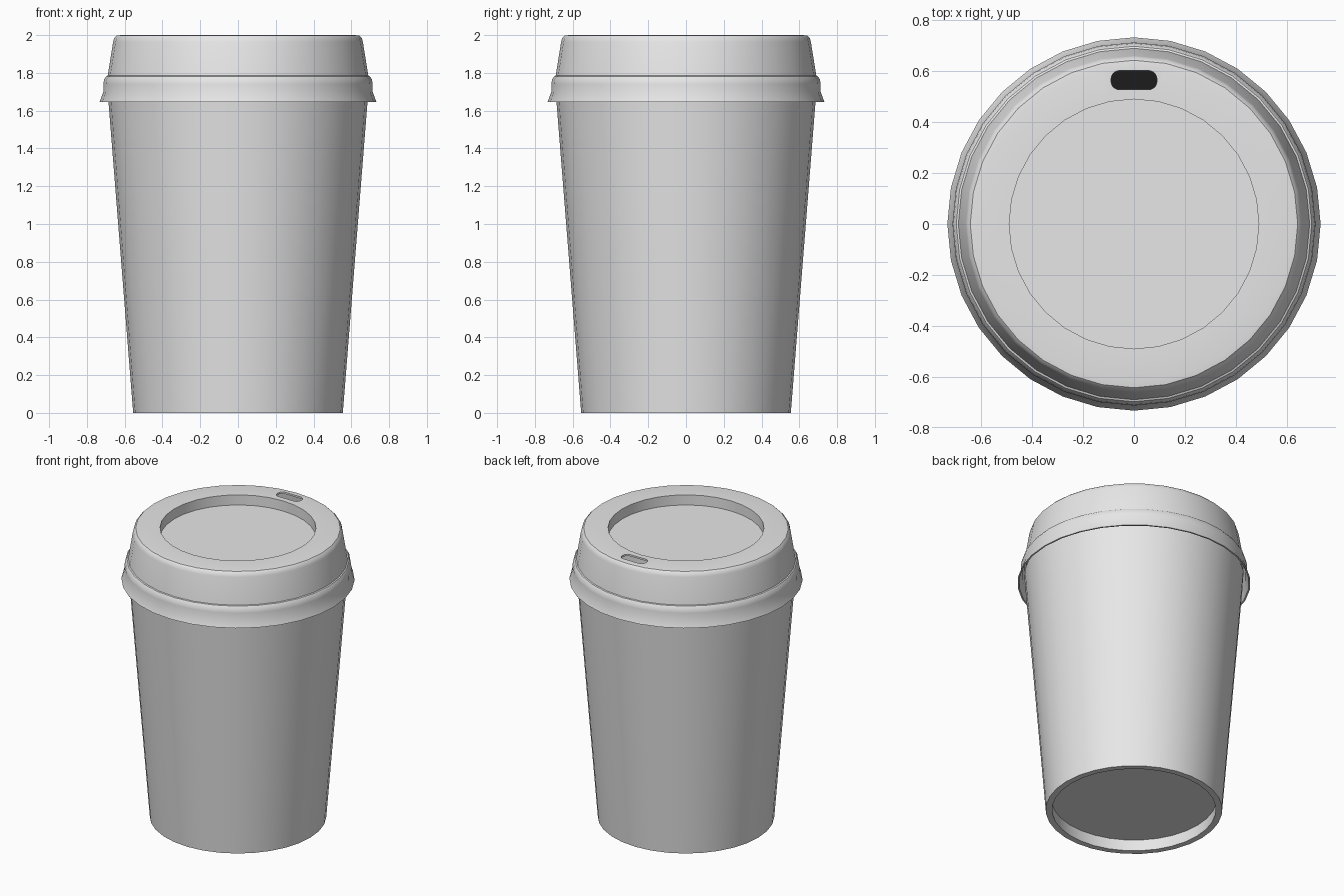
import bpy, bmesh, math
from mathutils import Vector

cube = bpy.data.objects.get("Cube")
if cube:
    bpy.data.objects.remove(cube, do_unlink=True)


def make_material(name, value):
    mat = bpy.data.materials.new(name)
    mat.use_nodes = True
    colour = (value, value, value, 1)
    mat.diffuse_color = colour
    mat.node_tree.nodes["Principled BSDF"].inputs["Base Color"].default_value = colour
    return mat


def add_object(name, bm, mat):
    bmesh.ops.recalc_face_normals(bm, faces=bm.faces)
    mesh = bpy.data.meshes.new(name)
    bm.to_mesh(mesh)
    bm.free()
    mesh.materials.append(mat)
    obj = bpy.data.objects.new(name, mesh)
    bpy.context.collection.objects.link(obj)
    return obj


def lathe(name, profile, mat, sides=32):
    """Spin a (radius, height) profile around the z axis."""
    bm = bmesh.new()
    verts = [bm.verts.new((0, r, z)) for r, z in profile]
    edges = [bm.edges.new(pair) for pair in zip(verts, verts[1:])]
    bmesh.ops.spin(bm, geom=verts + edges, cent=(0, 0, 0), axis=(0, 0, 1),
                   angle=math.tau, steps=sides, use_duplicate=False)
    bmesh.ops.remove_doubles(bm, verts=bm.verts, dist=0.0005)
    return add_object(name, bm, mat)


def activate(obj):
    bpy.ops.object.select_all(action='DESELECT')
    obj.select_set(True)
    bpy.context.view_layer.objects.active = obj


def smooth(obj):
    activate(obj)
    bpy.ops.object.shade_smooth_by_angle(angle=math.radians(30))


pale = make_material("pale grey", 0.8)
dark = make_material("dark drink", 0.012)

# Tapered cup wall with a raised base
cup = lathe("cup", [(0, 0.08), (0.52, 0.08), (0.515, 0), (0.555, 0),
                    (0.69, 1.70), (0.67, 1.70), (0.53, 0.10), (0, 0.10)], pale)

# Drink surface, glimpsed through the sip hole
drink = lathe("drink", [(0, 1.60), (0.655, 1.60)], dark)

# Hollow lid: recessed centre, rounded shoulder, bead and flared skirt
outer = [(0, 1.93), (0.49, 1.93), (0.49, 2.0), (0.62, 2.0), (0.643, 1.997),
         (0.655, 1.985), (0.661, 1.965), (0.69, 1.785), (0.698, 1.782),
         (0.709, 1.765), (0.713, 1.74), (0.713, 1.70), (0.733, 1.645)]
inner = [(0.723, 1.645), (0.702, 1.70), (0.702, 1.74), (0.69, 1.77),
         (0.68, 1.775), (0.645, 1.98), (0.635, 1.988), (0.50, 1.988),
         (0.50, 1.918), (0, 1.918)]
lid = lathe("lid", outer + inner, pale)

# Rounded sip hole cut through the rim of the lid
bm = bmesh.new()
bmesh.ops.create_cube(bm, size=1)
bmesh.ops.scale(bm, verts=bm.verts, vec=(0.18, 0.075, 0.05))
bmesh.ops.translate(bm, verts=bm.verts, vec=(0, 0.565, 1.995))
uprights = [e for e in bm.edges
            if abs((e.verts[0].co - e.verts[1].co).normalized().dot(Vector((0, 0, 1)))) > 0.9]
bmesh.ops.bevel(bm, geom=uprights, offset=0.033, segments=5, profile=0.5, affect='EDGES')
cutter = add_object("sip_hole_cutter", bm, pale)
cutter.hide_render = True

cut = lid.modifiers.new("sip_hole", 'BOOLEAN')
cut.operation = 'DIFFERENCE'
cut.solver = 'EXACT'
cut.object = cutter
activate(lid)
bpy.ops.object.modifier_apply(modifier=cut.name)
bpy.data.objects.remove(cutter, do_unlink=True)

for part in (cup, lid):
    smooth(part)
